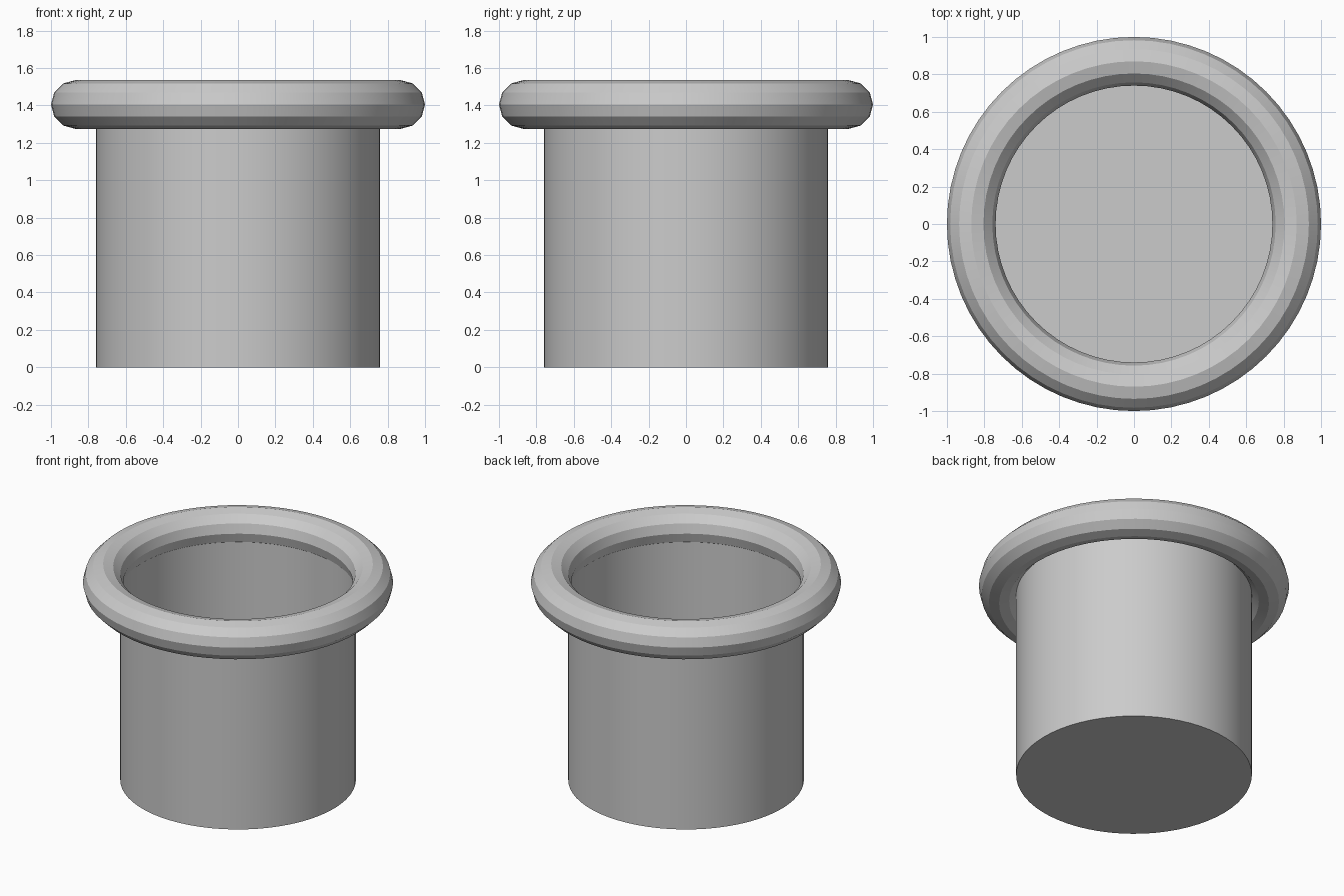
import bpy
import math

if "Cube" in bpy.data.objects:
    bpy.data.objects.remove(bpy.data.objects["Cube"])

grey = bpy.data.materials.new("plain grey")
grey.diffuse_color = (0.6, 0.6, 0.6, 1)
grey.use_nodes = True
grey.node_tree.nodes["Principled BSDF"].inputs["Base Color"].default_value = grey.diffuse_color

SEGMENTS = 64


def lathe(name, profile, closed=False, floor=False):
    """Spin an (r, z) profile around the z axis."""
    n = len(profile)
    verts, faces = [], []
    for i in range(SEGMENTS):
        a = 2 * math.pi * i / SEGMENTS
        verts += [(r * math.cos(a), r * math.sin(a), z) for r, z in profile]
    for i in range(SEGMENTS):
        j = (i + 1) % SEGMENTS
        for k in range(n if closed else n - 1):
            m = (k + 1) % n
            faces.append((i * n + k, j * n + k, j * n + m, i * n + m))
    if floor:
        faces.append([i * n for i in reversed(range(SEGMENTS))])
    mesh = bpy.data.meshes.new(name)
    mesh.from_pydata(verts, [], faces)
    mesh.materials.append(grey)
    obj = bpy.data.objects.new(name, mesh)
    bpy.context.collection.objects.link(obj)
    # Smooth around the axis, crisp bands across the profile
    bpy.ops.object.select_all(action='DESELECT')
    obj.select_set(True)
    bpy.context.view_layer.objects.active = obj
    bpy.ops.object.shade_smooth_by_angle(angle=math.radians(20))
    return obj


# Thin-walled open cup with a floor
lathe("cup_body", [(0.76, 0.0), (0.76, 1.37)], floor=True)

# Twelve-sided rolled rim
rim = [(0.87 + 0.13 * math.cos(math.radians(30 * k)),
        1.405 + 0.13 * math.sin(math.radians(30 * k))) for k in range(12)]
lathe("rolled_rim", rim, closed=True)
